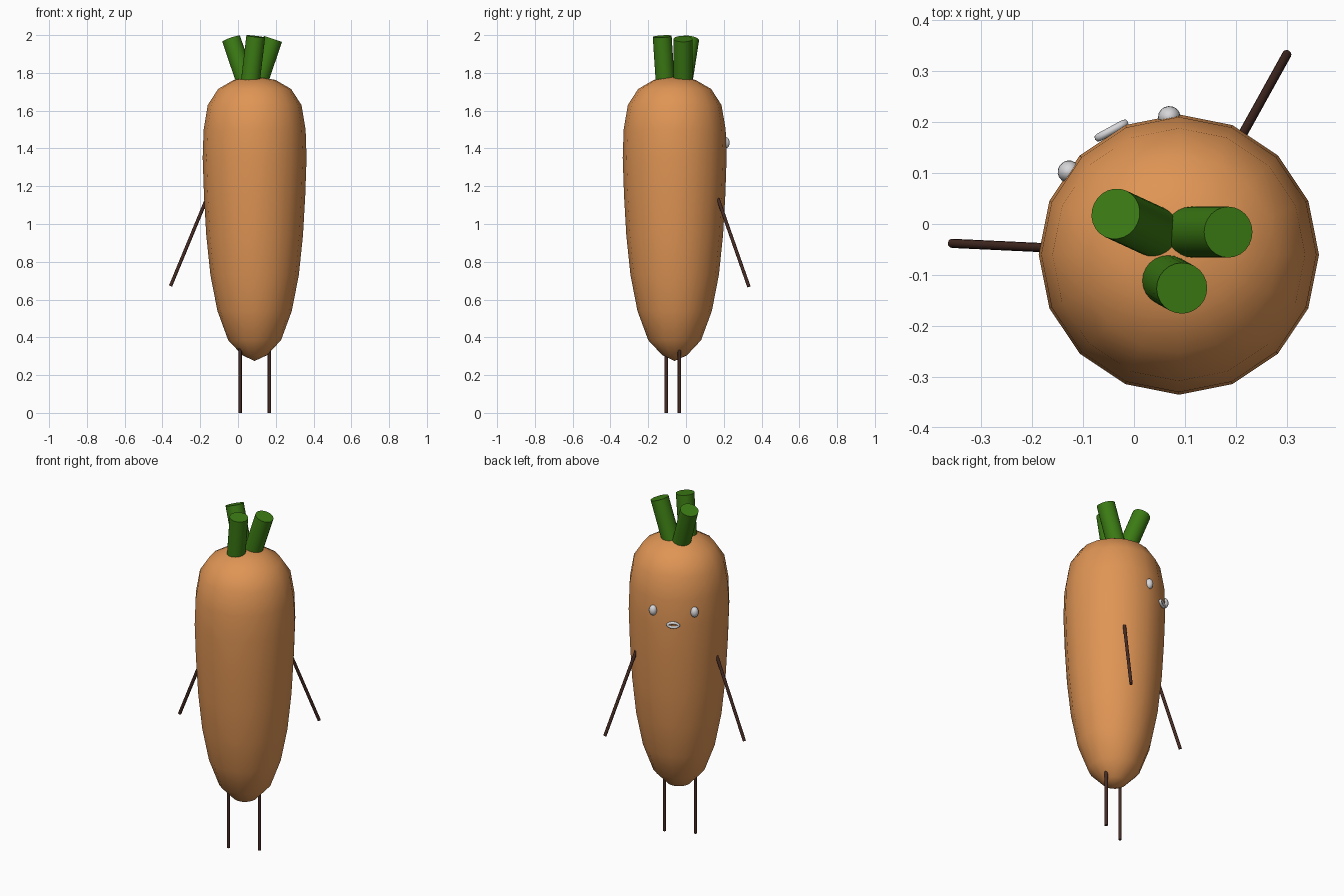
import bpy, bmesh, math
from mathutils import Vector, Matrix

if "Cube" in bpy.data.objects:
    bpy.data.objects.remove(bpy.data.objects["Cube"])

CX, CY = 0.088, -0.06            # body axis
FACE = math.radians(118.5)       # direction the face looks


def mat(name, rgb):
    m = bpy.data.materials.new(name)
    m.diffuse_color = (*rgb, 1)
    m.use_nodes = True
    m.node_tree.nodes["Principled BSDF"].inputs["Base Color"].default_value = m.diffuse_color
    return m


ORANGE = mat("carrot orange", (0.74, 0.30, 0.09))
GREEN = mat("leaf green", (0.045, 0.20, 0.007))
BROWN = mat("dark brown", (0.062, 0.024, 0.017))
WHITE = mat("pale grey", (0.68, 0.68, 0.70))


def finish(name, bm, material, sharp=None):
    bmesh.ops.recalc_face_normals(bm, faces=bm.faces)
    me = bpy.data.meshes.new(name)
    bm.to_mesh(me)
    bm.free()
    me.materials.append(material)
    ob = bpy.data.objects.new(name, me)
    bpy.context.collection.objects.link(ob)
    bpy.ops.object.select_all(action='DESELECT')
    ob.select_set(True)
    bpy.context.view_layer.objects.active = ob
    if sharp:
        bpy.ops.object.shade_smooth_by_angle(angle=math.radians(sharp))
    else:
        bpy.ops.object.shade_smooth()
    return ob


def rod(name, a, b, r, material, sides=16):
    a, b = Vector(a), Vector(b)
    d = b - a
    m = Matrix.Translation((a + b) / 2) @ d.to_track_quat('Z', 'Y').to_matrix().to_4x4()
    bm = bmesh.new()
    bmesh.ops.create_cone(bm, cap_ends=True, segments=sides, radius1=r, radius2=r,
                          depth=d.length, matrix=m)
    return finish(name, bm, material, 50)


def on_body(angle, r, z):
    """Frame on the body: x outward, y sideways, z up."""
    return (Matrix.Translation((CX + r * math.cos(angle), CY + r * math.sin(angle), z))
            @ Matrix.Rotation(angle, 4, 'Z'))


# Body: 16-sided turned carrot
profile = [(0.065, 0.305), (0.14, 0.385), (0.197, 0.54), (0.234, 0.73), (0.256, 0.94),
           (0.268, 1.15), (0.275, 1.35), (0.270, 1.50), (0.248, 1.63), (0.193, 1.715),
           (0.11, 1.763)]
bm = bmesh.new()
N = 16
rings = [[bm.verts.new((CX + r * math.cos(math.tau * i / N),
                        CY + r * math.sin(math.tau * i / N), z)) for i in range(N)]
         for r, z in profile]
low = bm.verts.new((CX, CY, 0.275))
top = bm.verts.new((CX, CY, 1.78))
for i in range(N):
    j = (i + 1) % N
    for p, q in zip(rings, rings[1:]):
        bm.faces.new((p[i], p[j], q[j], q[i]))
    bm.faces.new((low, rings[0][j], rings[0][i]))
    bm.faces.new((top, rings[-1][i], rings[-1][j]))
finish("carrot_body", bm, ORANGE)

# Leaf stalks
rod("leaf_stalk_front", (0.065, -0.11, 1.75), (0.094, -0.126, 1.993), 0.05, GREEN, 24)
rod("leaf_stalk_left", (0.042, -0.016, 1.75), (-0.036, 0.02, 1.98), 0.05, GREEN, 24)
rod("leaf_stalk_right", (0.108, -0.016, 1.75), (0.185, -0.016, 1.98), 0.05, GREEN, 24)

# Arms, splayed to either side of the face
rod("arm_a", (-0.165, -0.047, 1.135), (-0.357, -0.038, 0.672), 0.009, BROWN, 12)
rod("arm_b", (0.209, 0.169, 1.135), (0.30, 0.333, 0.668), 0.009, BROWN, 12)

# Legs
rod("leg_a", (0.011, -0.105, 0.35), (0.011, -0.105, 0), 0.009, BROWN, 12)
rod("leg_b", (0.166, -0.035, 0.35), (0.166, -0.035, 0), 0.009, BROWN, 12)

# Eyes: upright ellipsoids
for name, off in (("eye_a", -24.5), ("eye_b", 24.5)):
    bm = bmesh.new()
    m = on_body(FACE + math.radians(off), 0.271, 1.43) @ Matrix.Diagonal((0.021, 0.022, 0.03, 1))
    bmesh.ops.create_uvsphere(bm, u_segments=16, v_segments=10, radius=1, matrix=m)
    finish(name, bm, WHITE)

# Mouth: small oval ring
bm = bmesh.new()
U, V = 20, 8
frame = on_body(FACE, 0.277, 1.36)
loops = []
for i in range(U):
    u = math.tau * i / U
    ring = []
    for k in range(V):
        v = math.tau * k / V
        c = 0.008 * math.cos(v)
        ring.append(bm.verts.new(frame @ Vector((0.008 * math.sin(v),
                                                 (0.029 + c) * math.cos(u),
                                                 (0.013 + c) * math.sin(u)))))
    loops.append(ring)
for i in range(U):
    p, q = loops[i], loops[(i + 1) % U]
    for k in range(V):
        l = (k + 1) % V
        bm.faces.new((p[k], q[k], q[l], p[l]))
finish("mouth_ring", bm, WHITE)
